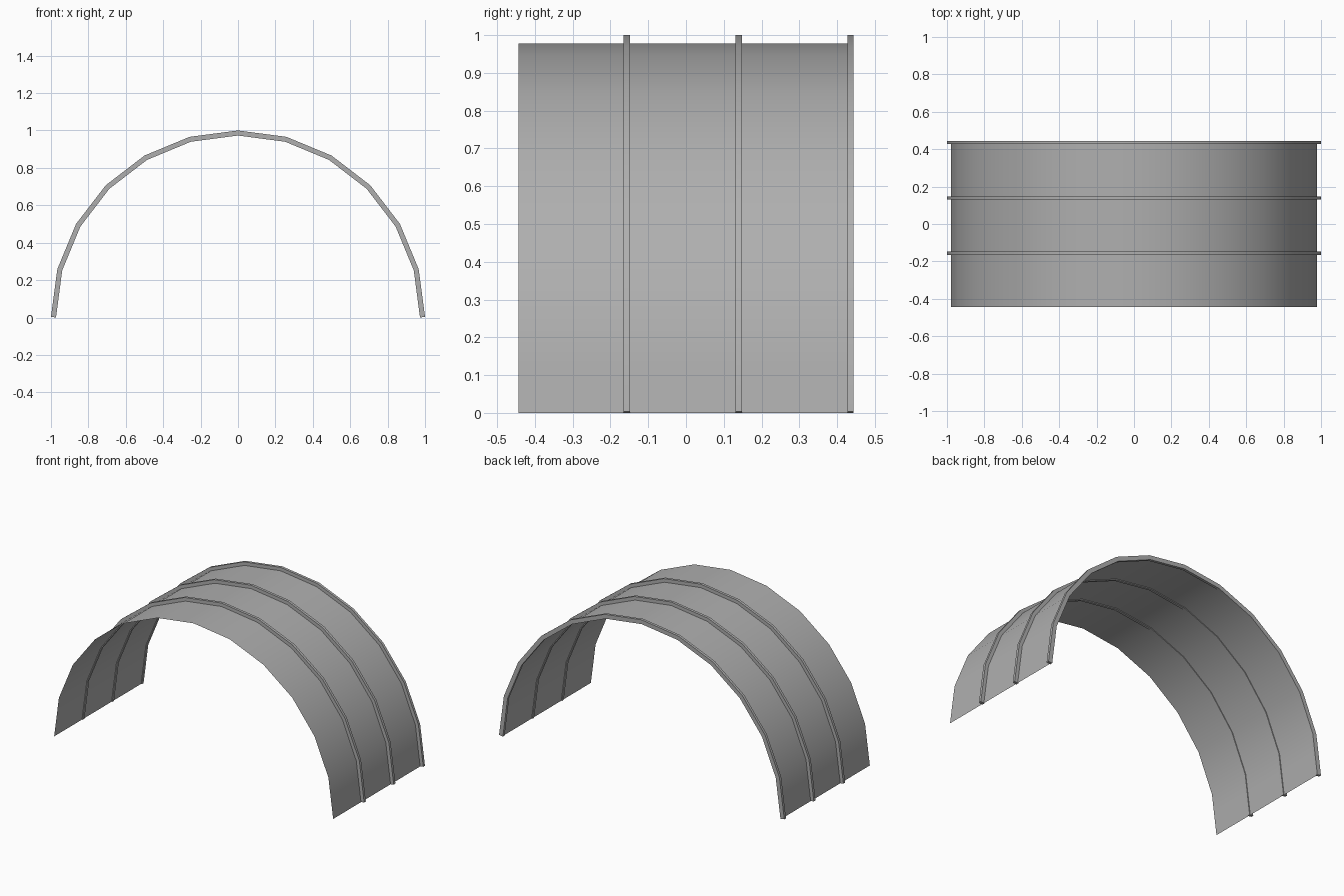
import bpy, bmesh, math

if "Cube" in bpy.data.objects:
    bpy.data.objects.remove(bpy.data.objects["Cube"])

SEG = 12            # flat segments around the half circle
HALF = 0.444        # half length of the tunnel
R_SKIN = 0.978      # radius of the thin lining
R_IN, R_OUT = 0.973, 1.0   # rib depth
RIB_W = 0.017

grey = bpy.data.materials.new("dark_grey")
grey.diffuse_color = (0.43, 0.43, 0.43, 1)
grey.use_nodes = True
grey.node_tree.nodes["Principled BSDF"].inputs["Base Color"].default_value = grey.diffuse_color


def arc(radius):
    return [(radius * math.cos(math.pi * i / SEG), radius * math.sin(math.pi * i / SEG))
            for i in range(SEG + 1)]


def finish(name, bm):
    bmesh.ops.recalc_face_normals(bm, faces=bm.faces)
    mesh = bpy.data.meshes.new(name)
    bm.to_mesh(mesh)
    bm.free()
    for p in mesh.polygons:
        p.use_smooth = True
    mesh.set_sharp_from_angle(angle=math.radians(30))
    mesh.materials.append(grey)
    obj = bpy.data.objects.new(name, mesh)
    bpy.context.collection.objects.link(obj)
    return obj


def sheet(name, profile, ys):
    # Sweep an xz profile through the given y stations
    bm = bmesh.new()
    rows = [[bm.verts.new((x, y, z)) for x, z in profile] for y in ys]
    for a, b in zip(rows, rows[1:]):
        for i in range(len(profile) - 1):
            bm.faces.new((a[i], a[i + 1], b[i + 1], b[i]))
    return finish(name, bm)


def rib(name, y):
    # Rectangular section swept along the arch, feet cut square to the leg
    bm = bmesh.new()
    inner, outer = arc(R_IN), arc(R_OUT)
    lift = (R_OUT - R_IN) * math.sin(math.pi / SEG / 2)
    for k in (0, SEG):
        outer[k] = (outer[k][0], lift)
    rings = []
    for (xi, zi), (xo, zo) in zip(inner, outer):
        a, b = y - RIB_W / 2, y + RIB_W / 2
        rings.append([bm.verts.new(c) for c in
                      ((xi, a, zi), (xo, a, zo), (xo, b, zo), (xi, b, zi))])
    for r, s in zip(rings, rings[1:]):
        for i in range(4):
            j = (i + 1) % 4
            bm.faces.new((r[i], r[j], s[j], s[i]))
    bm.faces.new(rings[0])
    bm.faces.new(rings[-1])
    return finish(name, bm)


# Split height between the kick strips and the arched lining
skin = arc(R_SKIN)
t = 0.126 / skin[1][1]
x_split = skin[0][0] + t * (skin[1][0] - skin[0][0])

# Arched lining panels
upper = [(x_split, 0.126)] + skin[1:-1] + [(-x_split, 0.126)]
joints = [-HALF, -0.26, 0.04, 0.235, HALF]
for n, (y0, y1) in enumerate(zip(joints, joints[1:])):
    sheet(f"lining_panel_{n + 1}", upper, (y0, y1))

# Kick strips along the ground
for side, s in (("right", 1), ("left", -1)):
    sheet(f"kick_strip_{side}", [(s * R_SKIN, 0), (s * x_split, 0.126)], (-HALF, HALF))

# Three arch ribs, the last flush with the back edge
for n in range(3):
    rib(f"arch_rib_{n + 1}", HALF - RIB_W / 2 - n * HALF * 2 / 3)
